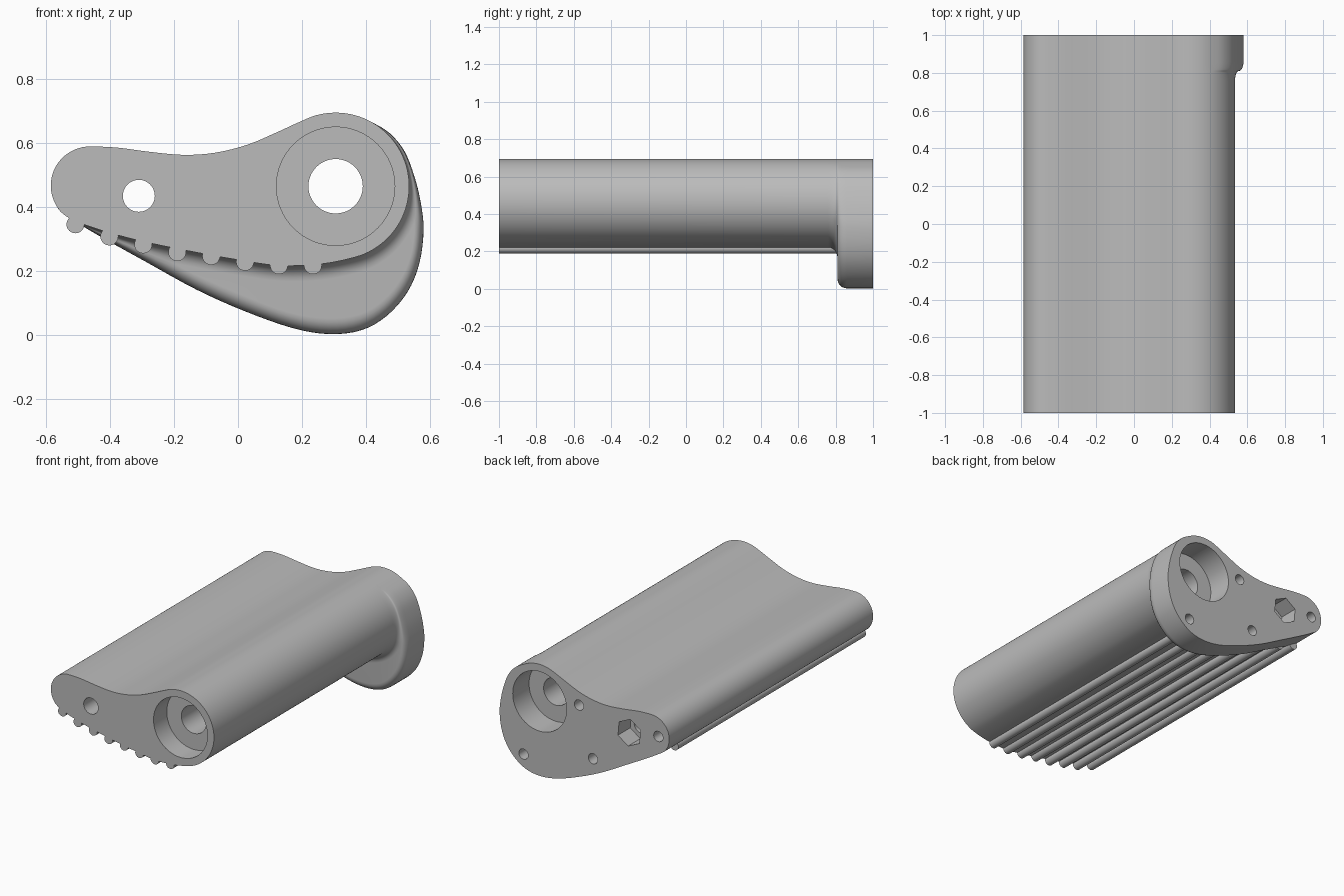
import bpy, bmesh, math
from mathutils import Vector, Matrix

cube = bpy.data.objects.get("Cube")
if cube:
    bpy.data.objects.remove(cube)

grey = bpy.data.materials.new("plain grey")
grey.use_nodes = True
grey.diffuse_color = (0.5, 0.5, 0.5, 1)
grey.node_tree.nodes["Principled BSDF"].inputs["Base Color"].default_value = (0.5, 0.5, 0.5, 1)


def make_object(name, bm):
    bmesh.ops.recalc_face_normals(bm, faces=bm.faces)
    mesh = bpy.data.meshes.new(name)
    bm.to_mesh(mesh)
    bm.free()
    mesh.materials.append(grey)
    obj = bpy.data.objects.new(name, mesh)
    bpy.context.collection.objects.link(obj)
    return obj


def rod(name, x, z, radius, y0, y1, sides=48, turn=0):
    bm = bmesh.new()
    place = (Matrix.Translation((x, (y0 + y1) / 2, z)) @ Matrix.Rotation(math.pi / 2, 4, 'X')
             @ Matrix.Rotation(turn, 4, 'Z'))
    bmesh.ops.create_cone(bm, cap_ends=True, segments=sides, radius1=radius,
                          radius2=radius, depth=y1 - y0, matrix=place)
    return make_object(name, bm)


def smooth(obj):
    bpy.ops.object.select_all(action='DESELECT')
    obj.select_set(True)
    bpy.context.view_layer.objects.active = obj
    bpy.ops.object.shade_smooth_by_angle(angle=math.radians(32))


def arc(x, z, r, angles):
    return [Vector((x + r * math.cos(math.radians(a)), z + r * math.sin(math.radians(a))))
            for a in angles]


def spline(points, steps=4):
    # closed Catmull-Rom curve through the points
    out, n = [], len(points)
    for i in range(n):
        a, b, c, d = (points[(i + k) % n] for k in (-1, 0, 1, 2))
        for s in range(steps):
            t = s / steps
            out.append(0.5 * (2 * b + (c - a) * t + (2 * a - 5 * b + 4 * c - d) * t ** 2
                              + (3 * b - a - 3 * c + d) * t ** 3))
    return out


# Outline shared by grip and end flange: small nose, dished top, big round end
BORE = (0.305, 0.465)
shared = arc(-0.463, 0.467, 0.122, range(225, 89, -15))
shared += [Vector(p) for p in ((-0.38, 0.586), (-0.28, 0.573), (-0.17, 0.563), (-0.07, 0.57),
                               (0.03, 0.595), (0.12, 0.633), (0.19, 0.665))]
shared += arc(*BORE, 0.23, range(105, 59, -15))

# Lower outlines, paired point for point
grip_low = arc(*BORE, 0.23, range(45, -76, -15))
grip_low += [Vector(p) for p in ((0.26, 0.222), (0.13, 0.217), (0, 0.235), (-0.15, 0.262),
                                 (-0.3, 0.293), (-0.42, 0.325), (-0.51, 0.357))]
flange_low = [Vector(p) for p in (
    (0.475, 0.63), (0.52, 0.575), (0.55, 0.5), (0.57, 0.42), (0.58, 0.33), (0.567, 0.225),
    (0.53, 0.135), (0.465, 0.06), (0.385, 0.015), (0.285, 0.003), (0.17, 0.022),
    (0.02, 0.075), (-0.13, 0.142), (-0.29, 0.23), (-0.42, 0.302), (-0.505, 0.352))]
grip = spline(shared + grip_low)
flange = spline(shared + flange_low)

# Loft: straight grip, concave fillet, flat shoulder, rounded flange rim
FACE, RAD, STEPS = 0.81, 0.05, 6
turns = [math.pi / 2 * k / STEPS for k in range(STEPS + 1)]
sections = [(-1, lambda d, a: 0)]
for t in turns:
    sections.append((FACE - RAD + RAD * math.sin(t), lambda d, a, t=t: a * (1 - math.cos(t))))
for t in turns:
    sections.append((FACE + RAD * (1 - math.cos(t)), lambda d, a, t=t: d - a + a * math.sin(t)))
sections.append((1, lambda d, a: d))

bm = bmesh.new()
rings = []
for y, offset in sections:
    ring = []
    for g, f in zip(grip, flange):
        d = (f - g).length
        p = g + (f - g).normalized() * offset(d, min(RAD, d / 2))
        ring.append(bm.verts.new((p.x, y, p.y)))
    rings.append(ring)
for r0, r1 in zip(rings, rings[1:]):
    for i in range(len(r0)):
        j = (i + 1) % len(r0)
        bm.faces.new((r0[i], r0[j], r1[j], r1[i]))
bm.faces.new(rings[0])
bm.faces.new(rings[-1])
bmesh.ops.remove_doubles(bm, verts=bm.verts, dist=1e-5)
body = make_object("grip_body", bm)

# Bores, counterbores, nut pocket and screw holes
PIN = (-0.31, 0.435)
cutters = [
    rod("main_bore", *BORE, 0.085, -1.1, 1.1),
    rod("front_counterbore", *BORE, 0.185, -1.1, -0.87, 64),
    rod("back_counterbore", *BORE, 0.185, 0.84, 1.1, 64),
    rod("pin_bore", *PIN, 0.05, -1.1, 1.1, 32),
    rod("nut_pocket", *PIN, 0.085, 0.88, 1.1, 6, math.radians(5)),
]
for x, z in ((0.035, 0.514), (0.416, 0.108), (-0.061, 0.207), (-0.51, 0.465)):
    cutters.append(rod("screw_hole", x, z, 0.032, 0.86, 1.1, 24))
bpy.context.view_layer.objects.active = body
for cutter in cutters:
    cutter.hide_render = True
    mod = body.modifiers.new("cut", 'BOOLEAN')
    mod.operation = 'DIFFERENCE'
    mod.solver = 'EXACT'
    mod.object = cutter
    bpy.ops.object.modifier_apply(modifier=mod.name)
    bpy.data.objects.remove(cutter)
smooth(body)

# Finger ridges along the underside
heights = (0.346, 0.308, 0.283, 0.259, 0.247, 0.229, 0.218, 0.218)
for i, z in enumerate(heights):
    smooth(rod("grip_ridge", -0.508 + 0.106 * i, z, 0.028, -1, 0.84, 24))
